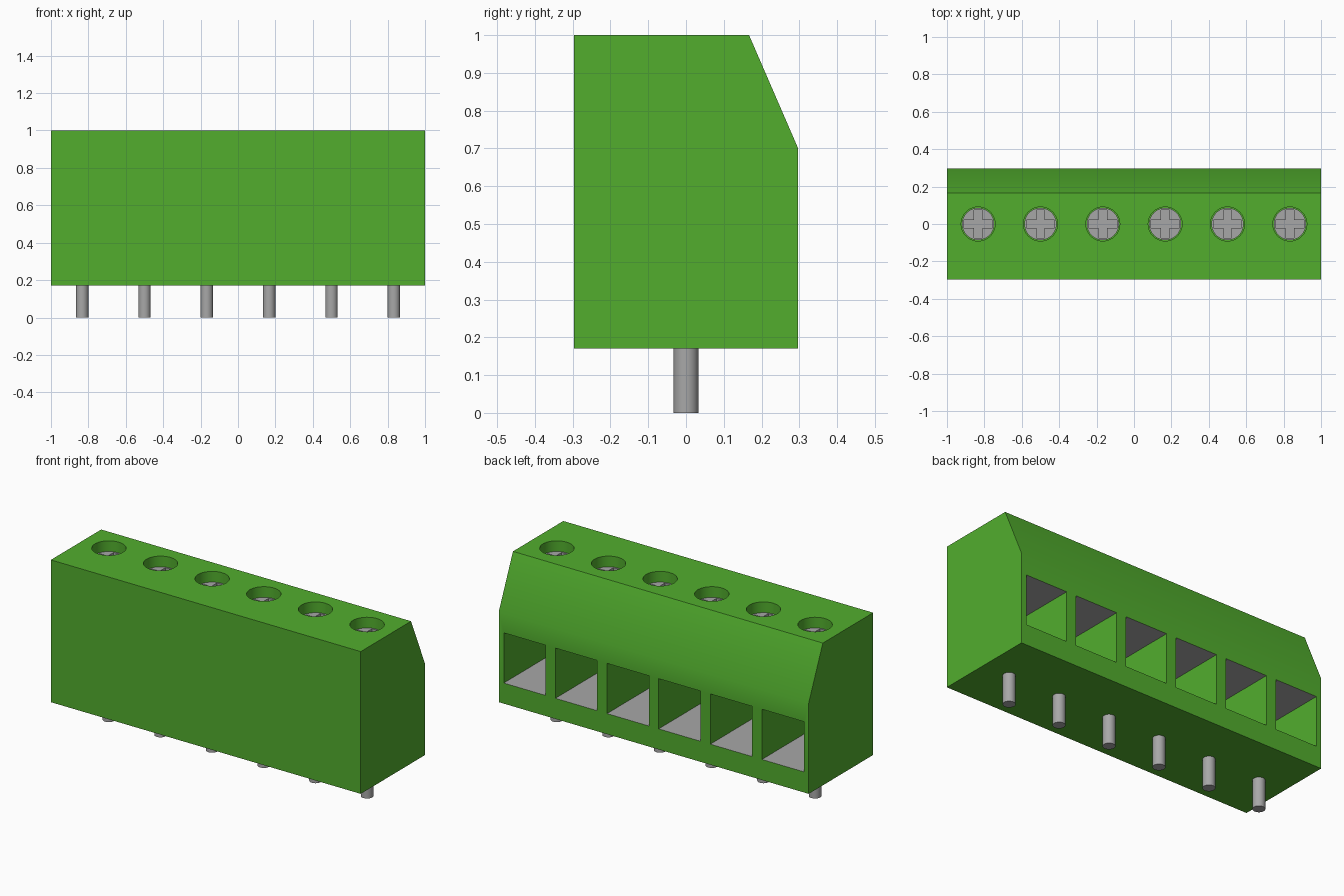
import bpy, bmesh, math
from mathutils import Matrix, Vector

if "Cube" in bpy.data.objects:
    bpy.data.objects.remove(bpy.data.objects["Cube"])

COUNT, PITCH = 6, 1 / 3
XS = [(i - (COUNT - 1) / 2) * PITCH for i in range(COUNT)]
HALF_Y, BASE_Z = 0.297, 0.17
OPEN_W, OPEN_LOW, OPEN_HIGH, OPEN_BACK = 0.27, 0.29, 0.583, -0.16
SCREW_TOP, SCREW_LOW = 0.94, 0.80


def material(name, rgb, metallic=0.0):
    m = bpy.data.materials.new(name)
    m.use_nodes = True
    m.diffuse_color = (*rgb, 1)
    m.node_tree.nodes["Principled BSDF"].inputs["Base Color"].default_value = (*rgb, 1)
    return m


green = material("green plastic", (0.084, 0.423, 0.027))
grey = material("grey metal", (0.39, 0.39, 0.39))


def add_object(name, bm, *mats):
    bmesh.ops.recalc_face_normals(bm, faces=bm.faces)
    mesh = bpy.data.meshes.new(name)
    bm.to_mesh(mesh)
    bm.free()
    for m in mats:
        mesh.materials.append(m)
    ob = bpy.data.objects.new(name, mesh)
    bpy.context.collection.objects.link(ob)
    return ob


def prism(bm, points, direction):
    """Extrude a closed outline along a direction."""
    face = bm.faces.new([bm.verts.new(p) for p in points])
    res = bmesh.ops.extrude_face_region(bm, geom=[face])
    verts = [g for g in res["geom"] if isinstance(g, bmesh.types.BMVert)]
    bmesh.ops.translate(bm, verts=verts, vec=Vector(direction))


def cylinder(bm, x, y, z0, z1, radius, segments=40):
    bmesh.ops.create_cone(bm, cap_ends=True, segments=segments, radius1=radius,
                          radius2=radius, depth=z1 - z0,
                          matrix=Matrix.Translation((x, y, (z0 + z1) / 2)))


def box(bm, lo, hi):
    lo, hi = Vector(lo), Vector(hi)
    bmesh.ops.create_cube(bm, size=1, matrix=Matrix.Translation((lo + hi) / 2)
                          @ Matrix.Diagonal((*(hi - lo), 1)))


def carve(ob, cutter):
    """Subtract the cutter, bake the result and drop the cutter."""
    cutter.hide_render = True
    mod = ob.modifiers.new("cut", 'BOOLEAN')
    mod.operation, mod.solver, mod.object = 'DIFFERENCE', 'EXACT', cutter
    bpy.context.view_layer.update()
    deps = bpy.context.evaluated_depsgraph_get()
    mesh = bpy.data.meshes.new_from_object(ob.evaluated_get(deps))
    ob.modifiers.clear()
    ob.data = mesh
    bpy.data.objects.remove(cutter)


def smooth(ob):
    bpy.ops.object.select_all(action='DESELECT')
    ob.select_set(True)
    bpy.context.view_layer.objects.active = ob
    bpy.ops.object.shade_smooth_by_angle(angle=math.radians(30))


# Housing: side profile with a sloped upper back edge
bm = bmesh.new()
profile = [(-HALF_Y, BASE_Z), (HALF_Y, BASE_Z), (HALF_Y, 0.70), (0.167, 1), (-HALF_Y, 1)]
prism(bm, [(-1, y, z) for y, z in profile], (2, 0, 0))
housing = add_object("housing", bm, green, grey)

# Wire openings at the back and screw wells on top
bm = bmesh.new()
for x in XS:
    box(bm, (x - OPEN_W / 2, OPEN_BACK, OPEN_LOW), (x + OPEN_W / 2, HALF_Y + 0.1, OPEN_HIGH))
    cylinder(bm, x, 0, SCREW_LOW, 1.1, 0.091)
carve(housing, add_object("housing_cutter", bm, green))

# Metal floor, ceiling and end wall inside each opening
for p in housing.data.polygons:
    c, n = p.center, p.normal
    inside = OPEN_LOW - 0.01 < c.z < OPEN_HIGH + 0.01 and abs(c.y) < HALF_Y - 0.01
    p.material_index = 1 if inside and abs(n.x) < 0.5 else 0
smooth(housing)

# Clamp screw with a cross recess, shared by every well
bm = bmesh.new()
cylinder(bm, 0, 0, SCREW_LOW, SCREW_TOP, 0.086)
screw = add_object("screw_1", bm, grey)
bm = bmesh.new()
a, b = 0.022, 0.076
corner = [(b, -a), (b, a), (a, a)]
outline = []
for k in range(4):
    rot = Matrix.Rotation(k * math.pi / 2, 3, 'Z')
    outline += [rot @ Vector((x, y, SCREW_TOP - 0.03)) for x, y in corner]
prism(bm, outline, (0, 0, 0.1))
carve(screw, add_object("cross_cutter", bm, grey))
smooth(screw)

# Solder pin
bm = bmesh.new()
cylinder(bm, 0, 0, 0, BASE_Z + 0.02, 0.033, 32)
pin = add_object("pin_1", bm, grey)
smooth(pin)

# Repeat screw and pin along the row
for part, label in ((screw, "screw"), (pin, "pin")):
    part.location.x = XS[0]
    for i, x in enumerate(XS[1:], 2):
        copy = part.copy()
        copy.name = f"{label}_{i}"
        copy.location.x = x
        bpy.context.collection.objects.link(copy)
